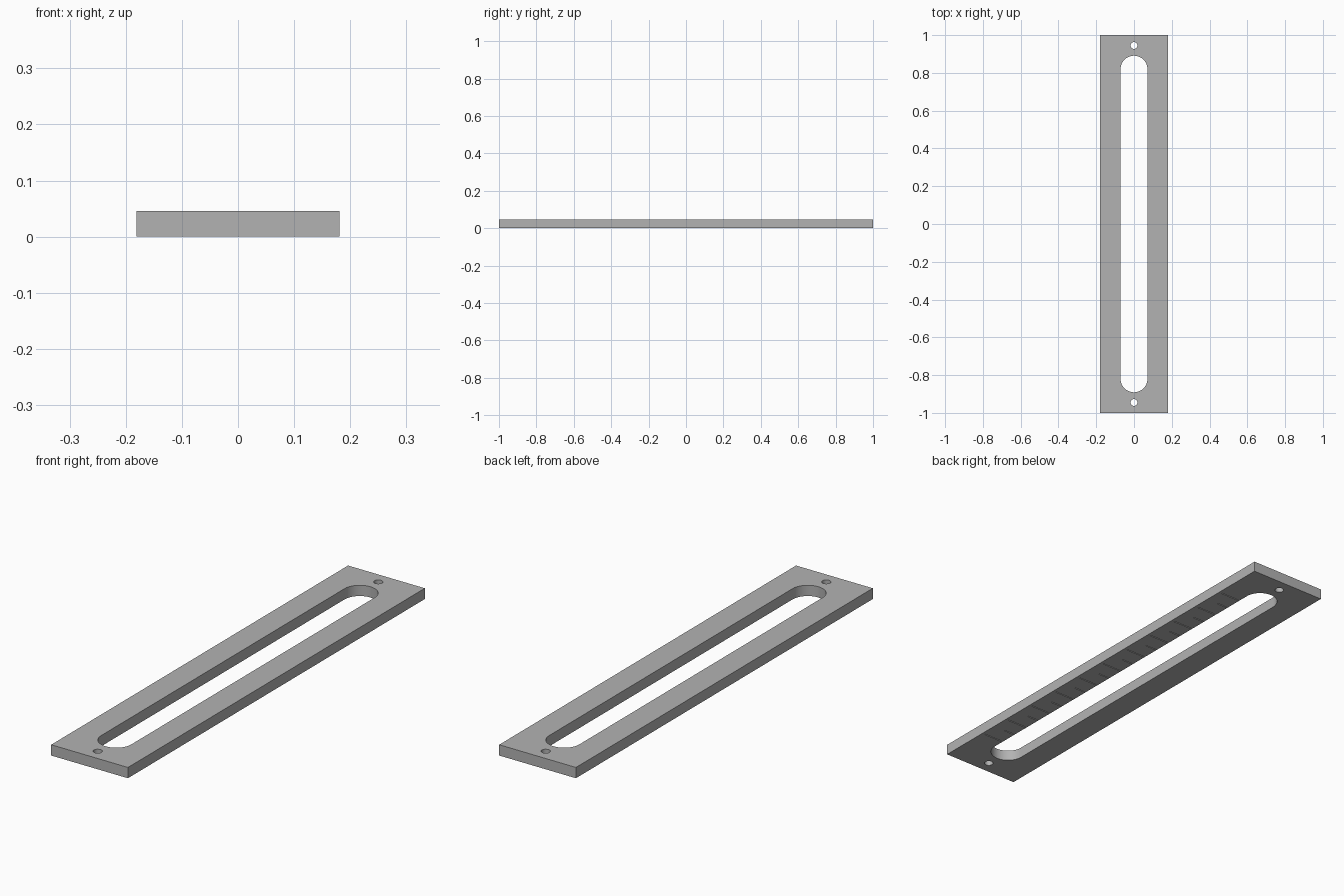
import bpy, bmesh, math
from mathutils import Matrix

HALF_W, HALF_L, THICK = 0.181, 1.0, 0.046
SLOT_R, SLOT_Y = 0.071, 0.82
HOLE_R, HOLE_Y = 0.018, 0.945
CM = 0.154          # spacing of the main scale marks
GROOVE = 0.004      # width and depth of a mark

cube = bpy.data.objects.get("Cube")
if cube:
    bpy.data.objects.remove(cube, do_unlink=True)

grey = bpy.data.materials.new("plain grey")
grey.use_nodes = True
colour = (0.45, 0.45, 0.45, 1)
grey.diffuse_color = colour
grey.node_tree.nodes["Principled BSDF"].inputs["Base Color"].default_value = colour


def make_object(name, bm):
    bmesh.ops.recalc_face_normals(bm, faces=bm.faces)
    mesh = bpy.data.meshes.new(name)
    bm.to_mesh(mesh)
    bm.free()
    mesh.materials.append(grey)
    obj = bpy.data.objects.new(name, mesh)
    bpy.context.collection.objects.link(obj)
    return obj


def add_box(bm, centre, size):
    bmesh.ops.create_cube(bm, size=1, matrix=Matrix.Translation(centre) @ Matrix.Diagonal((*size, 1)))


def add_prism(bm, outline):
    """Vertical cutter through the whole plate."""
    face = bm.faces.new([bm.verts.new((x, y, -THICK)) for x, y in outline])
    top = bmesh.ops.extrude_face_region(bm, geom=[face])["geom"]
    verts = [v for v in top if isinstance(v, bmesh.types.BMVert)]
    bmesh.ops.translate(bm, verts=verts, vec=(0, 0, 3 * THICK))


def arc(radius, y, start, sweep, steps):
    angles = [start + sweep * i / steps for i in range(steps + 1)]
    return [(radius * math.cos(a), y + radius * math.sin(a)) for a in angles]


# Flat bar
bm = bmesh.new()
add_box(bm, (0, 0, THICK / 2), (2 * HALF_W, 2 * HALF_L, THICK))
plate = make_object("slotted_plate", bm)

# Long slot with round ends, and a screw hole beyond each end
bm = bmesh.new()
add_prism(bm, arc(SLOT_R, SLOT_Y, 0, math.pi, 24) + arc(SLOT_R, -SLOT_Y, math.pi, math.pi, 24))
for side in (-1, 1):
    add_prism(bm, arc(HOLE_R, side * HOLE_Y, 0, math.tau, 24)[:-1])
openings = make_object("opening_cutter", bm)

# Scale marks engraved underneath, beside the slot
bm = bmesh.new()
inner = SLOT_R + 0.006
for i in range(-10, 11):
    length = 0.09 if i % 2 == 0 else 0.05
    add_box(bm, (inner + length / 2, i * CM / 2, 0), (length, GROOVE, 2 * GROOVE))
marks = make_object("scale_mark_cutter", bm)

# Cut the plate and bake the result
for cutter in (openings, marks):
    mod = plate.modifiers.new(cutter.name, "BOOLEAN")
    mod.operation = "DIFFERENCE"
    mod.solver = "EXACT"
    mod.object = cutter
    cutter.hide_render = True
    cutter.hide_set(True)

bpy.context.view_layer.objects.active = plate
plate.select_set(True)
for mod in list(plate.modifiers):
    bpy.ops.object.modifier_apply(modifier=mod.name)
for cutter in (openings, marks):
    bpy.data.objects.remove(cutter, do_unlink=True)
bpy.ops.object.shade_smooth_by_angle(angle=math.radians(30))
